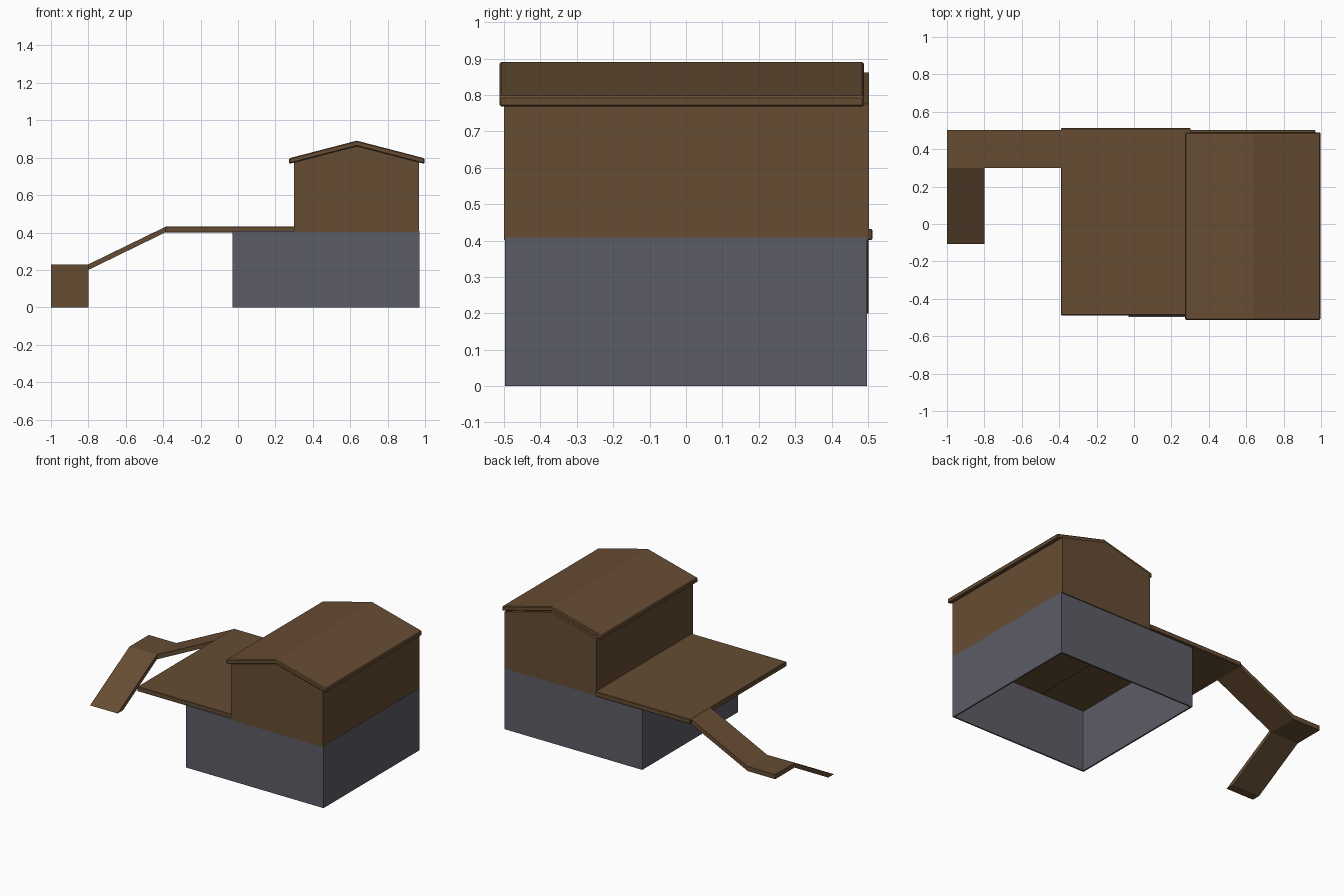
import bpy, bmesh

if "Cube" in bpy.data.objects:
    bpy.data.objects.remove(bpy.data.objects["Cube"])


def material(name, rgb):
    m = bpy.data.materials.new(name)
    m.diffuse_color = (*rgb, 1)
    m.use_nodes = True
    m.node_tree.nodes["Principled BSDF"].inputs["Base Color"].default_value = m.diffuse_color
    return m


wood = material("brown wood", (0.133, 0.073, 0.033))
stone = material("grey stone", (0.107, 0.107, 0.133))


def extrude_profile(name, points, axis, lo, hi, mat, bevel=0):
    """Closed 2D outline extruded along 'x' (points y,z) or 'y' (points x,z)."""
    bm = bmesh.new()

    def place(p, d):
        return (d, p[0], p[1]) if axis == "x" else (p[0], d, p[1])
    a = [bm.verts.new(place(p, lo)) for p in points]
    b = [bm.verts.new(place(p, hi)) for p in points]
    bm.faces.new(a)
    bm.faces.new(b[::-1])
    n = len(points)
    for i in range(n):
        j = (i + 1) % n
        bm.faces.new((a[i], b[i], b[j], a[j]))
    bmesh.ops.recalc_face_normals(bm, faces=bm.faces)
    me = bpy.data.meshes.new(name)
    bm.to_mesh(me)
    bm.free()
    me.materials.append(mat)
    ob = bpy.data.objects.new(name, me)
    bpy.context.collection.objects.link(ob)
    if bevel:
        mod = ob.modifiers.new("edge", "BEVEL")
        mod.width = bevel
        mod.segments = 1
    return ob


def slab(name, x, y, z, mat, bevel=0):
    pts = [(x[0], z[0]), (x[1], z[0]), (x[1], z[1]), (x[0], z[1])]
    return extrude_profile(name, pts, "y", y[0], y[1], mat, bevel)


# Hollow stone foundation: box without top and bottom, given wall thickness
base = slab("stone_base", (-0.03, 0.97), (-0.497, 0.497), (0, 0.408), stone)
bm = bmesh.new()
bm.from_mesh(base.data)
bmesh.ops.delete(bm, geom=[f for f in bm.faces if abs(f.normal.z) > 0.9],
                 context="FACES_ONLY")
bm.to_mesh(base.data)
bm.free()
thick = base.modifiers.new("walls", "SOLIDIFY")
thick.thickness = 0.014
thick.offset = -1

# Overhanging deck
slab("deck", (-0.39, 0.302), (-0.488, 0.512), (0.401, 0.432), wood, 0.003)

# Cabin with gabled ends
extrude_profile("cabin", [(0.30, 0.402), (0.968, 0.402), (0.968, 0.775),
                          (0.635, 0.862), (0.30, 0.775)],
                "y", -0.5, 0.503, wood)

# Bent roof sheet with chamfered rim
extrude_profile("roof", [(0.273, 0.767), (0.273, 0.797), (0.635, 0.891),
                         (0.997, 0.797), (0.997, 0.767), (0.635, 0.861)],
                "y", -0.513, 0.489, wood, 0.005)

# Upper ramp and landing
extrude_profile("upper_ramp", [(-0.8, 0.20), (-0.385, 0.402), (-0.385, 0.432),
                               (-0.8, 0.23)], "y", 0.3, 0.502, wood)
slab("landing", (-1.0, -0.8), (0.3, 0.502), (0.20, 0.23), wood)

# Lower ramp, cut flat where it meets the ground
extrude_profile("lower_ramp", [(0.3, 0.23), (-0.108, 0), (-0.05, 0),
                               (0.3, 0.20)], "x", -1.0, -0.8, wood)
